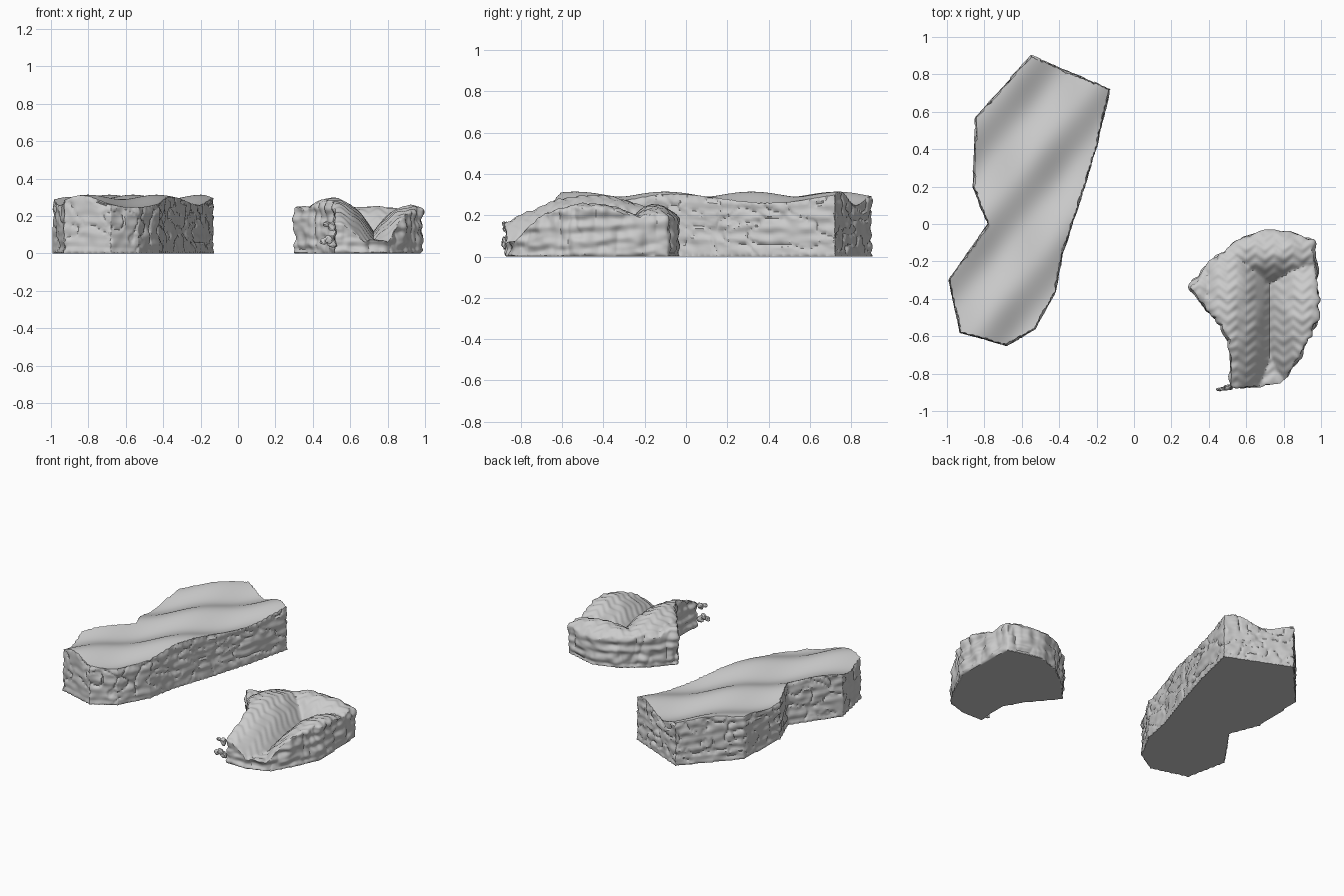
import bpy, bmesh, math
from math import sin, cos, pi
from mathutils import Vector, noise

if "Cube" in bpy.data.objects:
    bpy.data.objects.remove(bpy.data.objects["Cube"])

H = 0.25  # blank slab height before the top is sculpted


def slab(name, outline, voxel):
    """Extrude a ground outline and remesh it into an even, sculptable block."""
    bm = bmesh.new()
    face = bm.faces.new([bm.verts.new((x, y, 0)) for x, y in outline])
    ext = bmesh.ops.extrude_face_region(bm, geom=[face])
    for v in ext["geom"]:
        if isinstance(v, bmesh.types.BMVert):
            v.co.z = H
    bmesh.ops.recalc_face_normals(bm, faces=bm.faces)
    me = bpy.data.meshes.new(name)
    bm.to_mesh(me)
    bm.free()
    ob = bpy.data.objects.new(name, me)
    bpy.context.collection.objects.link(ob)
    for o in bpy.context.selected_objects:
        o.select_set(False)
    bpy.context.view_layer.objects.active = ob
    ob.select_set(True)
    mod = ob.modifiers.new("remesh", 'REMESH')
    mod.mode = 'VOXEL'
    mod.voxel_size = voxel
    bpy.ops.object.modifier_apply(modifier=mod.name)
    return ob


def sculpt(ob, top, wall):
    """Push walls in and out along their normals, then shape the top."""
    me = ob.data
    normals = [v.normal.copy() for v in me.vertices]
    low = min(v.co.z for v in me.vertices)
    high = max(v.co.z for v in me.vertices)
    for v, n in zip(me.vertices, normals):
        x, y = v.co.x, v.co.y
        t = (v.co.z - low) / (high - low)
        z = t * top(x, y)
        side = Vector((n.x, n.y, 0))
        fade = min(1, t * 10)
        v.co = Vector((x, y, z)) + side * (wall(x, y, z) * fade + 0.004)
    me.update()
    bpy.ops.object.shade_smooth_by_angle(angle=math.radians(40))


# Long plateau with diagonal waves on top
long_outline = [(-0.55, 0.90), (-0.13, 0.72), (-0.20, 0.42), (-0.28, 0.15),
                (-0.38, -0.15), (-0.42, -0.36), (-0.53, -0.56), (-0.68, -0.65),
                (-0.93, -0.58), (-0.99, -0.30), (-0.78, 0.0), (-0.86, 0.20),
                (-0.845, 0.57)]


def wave_top(x, y):
    u = -0.766 * x + 0.643 * y      # across the waves
    s = 0.643 * x + 0.766 * y       # along the waves
    swell = cos(2 * pi * ((s + 0.357) / 0.57 - 0.42 * (u - 0.27) / 0.365))
    return 0.279 - 0.023 * cos(2 * pi * (u - 0.087) / 0.365) + 0.012 * swell


def strata_wall(x, y, z):
    p = Vector((x * 9, y * 9, z * 14))
    crack = max(0, 0.10 - abs(noise.noise(p))) * 0.10   # thin grooves
    return 0.008 * noise.noise(p * 1.7) + 0.002 * sin(z * 110 + 6 * x) \
        - crack - 0.005


plateau = slab("long_plateau", long_outline, 0.010)
sculpt(plateau, wave_top, strata_wall)

# Small mound with humps around a forked valley
mound_outline = [(0.30, -0.34), (0.42, -0.20), (0.58, -0.08), (0.74, -0.03),
                 (0.96, -0.09), (0.97, -0.30), (0.98, -0.50), (0.90, -0.67),
                 (0.82, -0.81), (0.66, -0.87), (0.52, -0.87), (0.53, -0.66),
                 (0.46, -0.53)]
humps = [(0.50, -0.46, 0.29, 0.62, 0.295),
         (0.36, -0.36, 0.30, 0.30, 0.25),
         (0.72, -0.15, 0.60, 0.22, 0.25),
         (0.93, -0.47, 0.28, 0.50, 0.255)]


def hump_top(x, y):
    h = max(k * (1 - ((x - a) / rx) ** 2 - ((y - b) / ry) ** 2)
            for a, b, rx, ry, k in humps)
    zigzag = abs((x * 10) % 1 - 0.5) * 0.08
    return max(h, 0.07) + 0.003 * sin(2 * pi * (y + zigzag) / 0.055) \
        + 0.009 * noise.noise(Vector((x * 13, y * 13, 0)))


def ledge_wall(x, y, z):
    columns = abs(noise.noise(Vector((x * 16, y * 16, z * 4))))
    return 0.025 * columns - 0.006 + 0.004 * sin(z * 90 + 5 * (x - y)) \
        + 0.010 * noise.noise(Vector((x * 15, y * 15, z * 30)))


mound = slab("humped_mound", mound_outline, 0.009)
sculpt(mound, hump_top, ledge_wall)

# Loose chips beside the mound's pointed corner
bm = bmesh.new()
for x, y, z, r in [(0.455, -0.885, 0.065, 0.018), (0.485, -0.880, 0.075, 0.022),
                   (0.505, -0.875, 0.055, 0.024), (0.47, -0.88, 0.155, 0.016),
                   (0.50, -0.875, 0.145, 0.024)]:
    s = bmesh.ops.create_icosphere(bm, subdivisions=2, radius=r)
    for v in s["verts"]:
        v.co *= 1 + 0.5 * noise.noise(v.co * 60 + Vector((x, y, z)) * 40)
        v.co.y *= 0.6
        v.co += Vector((x, y, z))
me = bpy.data.meshes.new("loose_chips")
bm.to_mesh(me)
bm.free()
bpy.context.collection.objects.link(bpy.data.objects.new("loose_chips", me))
